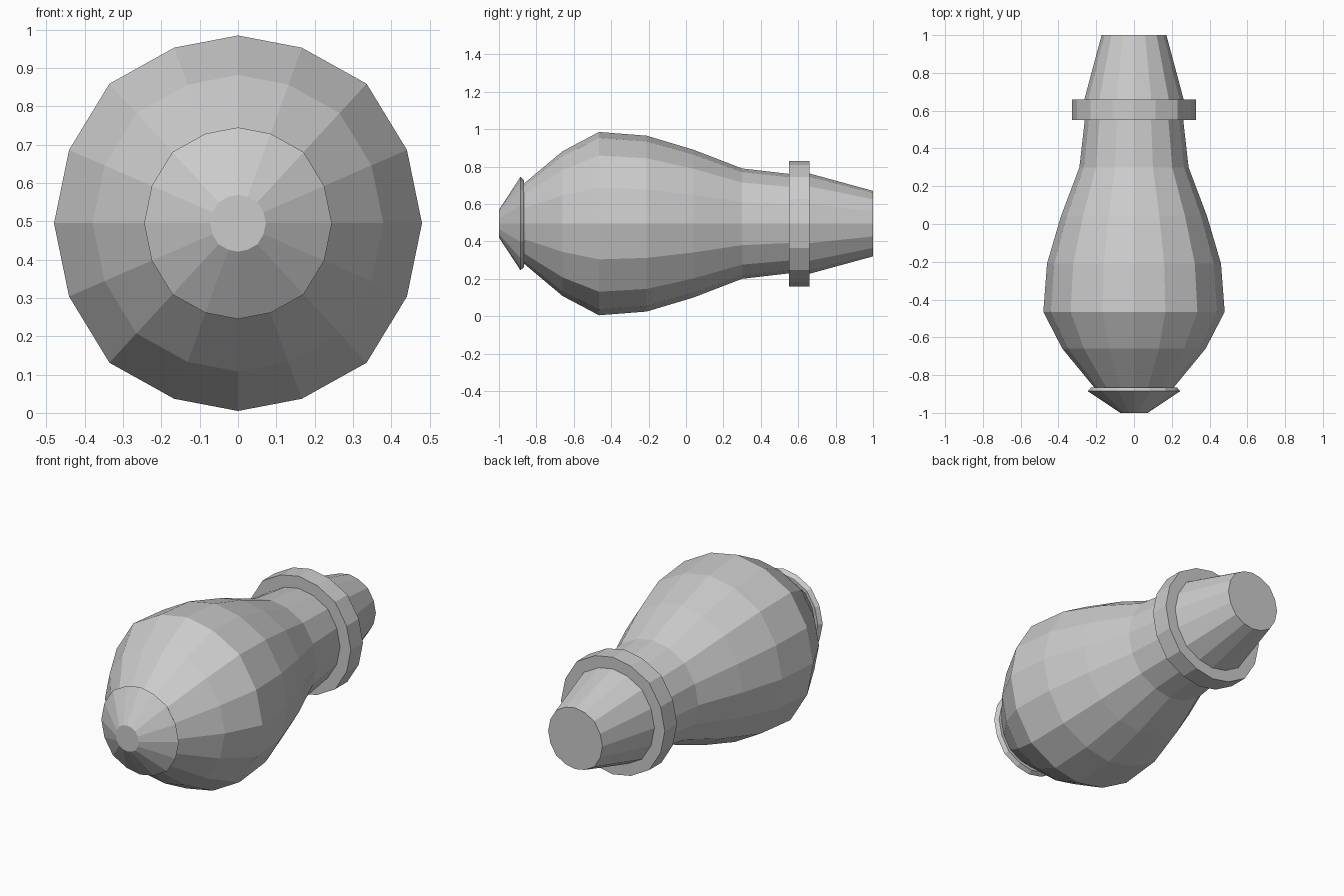
import bpy, bmesh

if "Cube" in bpy.data.objects:
    bpy.data.objects.remove(bpy.data.objects["Cube"])

CENTRE_Z = 0.495
# Quarter of the slightly uneven 16-sided cross-section, top to side (unit radius)
QUARTER = [(0.0, 1.0), (0.34, 0.935), (0.685, 0.743), (0.90, 0.39), (0.98, 0.0)]
right = QUARTER + [(x, -z) for x, z in reversed(QUARTER[:-1])]
SECTION = right + [(-x, z) for x, z in reversed(right[1:-1])]


def lathe(name, profile, closed=False):
    """Loft the section along y through (y, radius) stations; cap the ends or close the loop."""
    bm = bmesh.new()
    rings = [[bm.verts.new((x * r, y, CENTRE_Z + z * r)) for x, z in SECTION]
             for y, r in profile]
    pairs = list(zip(rings, rings[1:]))
    if closed:
        pairs.append((rings[-1], rings[0]))
    else:
        bm.faces.new(rings[0])
        bm.faces.new(rings[-1])
    n = len(SECTION)
    for a, b in pairs:
        for i in range(n):
            j = (i + 1) % n
            bm.faces.new((a[i], a[j], b[j], b[i]))
    bmesh.ops.recalc_face_normals(bm, faces=bm.faces)
    mesh = bpy.data.meshes.new(name)
    bm.to_mesh(mesh)
    bm.free()
    obj = bpy.data.objects.new(name, mesh)
    bpy.context.collection.objects.link(obj)
    return obj


# Bulbous body tapering into the neck, with the flared front cap
lathe("bottle_body", [
    (-1.0, 0.074), (-0.885, 0.25), (-0.865, 0.232), (-0.865, 0.215),
    (-0.66, 0.387), (-0.465, 0.49), (-0.21, 0.47), (0.04, 0.395),
    (0.30, 0.295), (0.55, 0.266), (0.66, 0.268), (1.0, 0.175)])

# Collar ring round the neck
lathe("neck_collar", [(0.55, 0.26), (0.55, 0.335), (0.66, 0.335), (0.66, 0.26)], closed=True)
